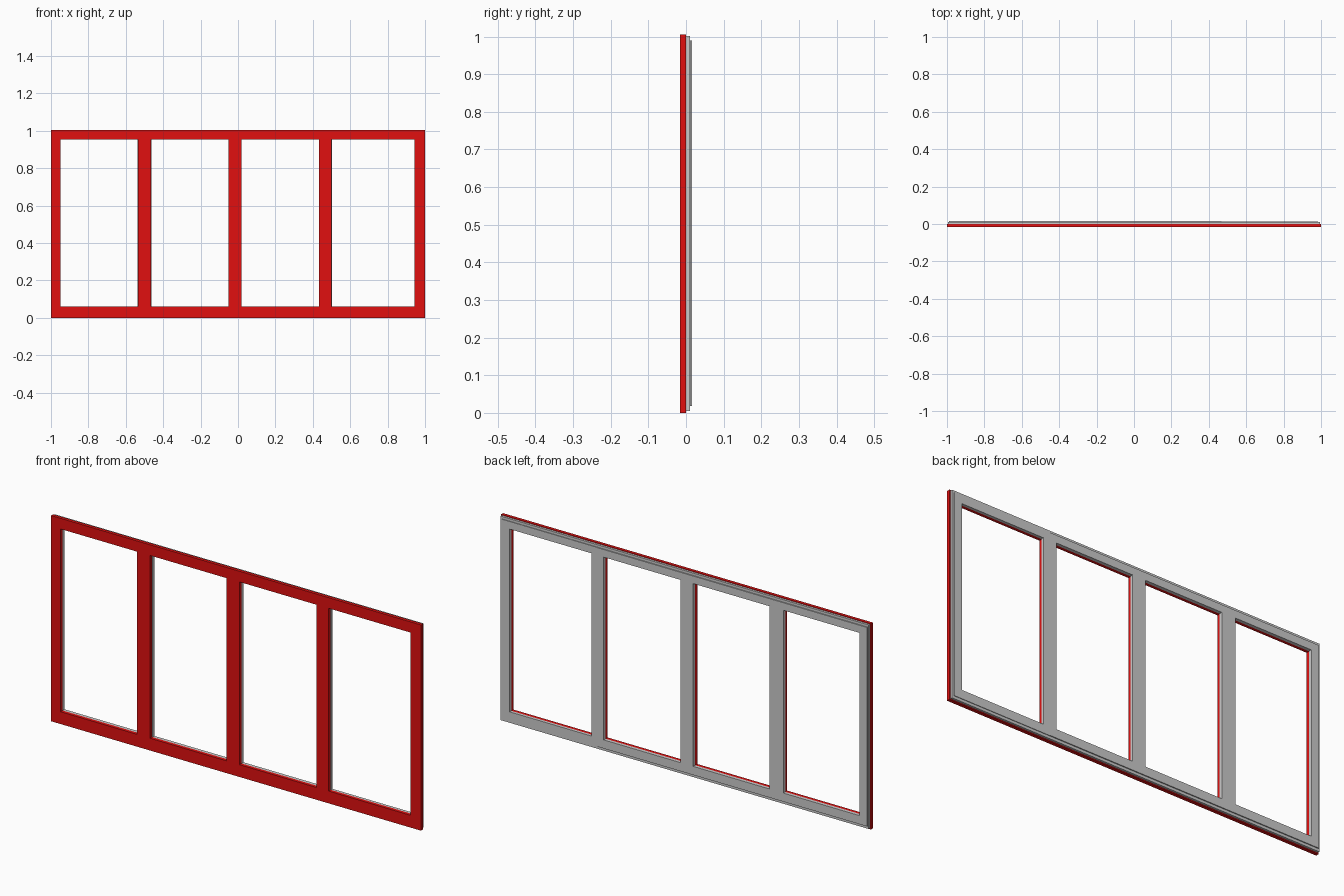
import bpy, bmesh

if "Cube" in bpy.data.objects:
    bpy.data.objects.remove(bpy.data.objects["Cube"])

red = bpy.data.materials.new("red_paint")
red.diffuse_color = (0.75, 0.005, 0.005, 1)
red.use_nodes = True
red.node_tree.nodes["Principled BSDF"].inputs["Base Color"].default_value = red.diffuse_color


def frame(name, xs, zs, y0, y1, mat=None):
    """Frame layer: xs and zs alternate solid bar / opening, extruded from y0 to y1."""
    bm = bmesh.new()
    grid = [[bm.verts.new((x, y0, z)) for z in zs] for x in xs]
    for i in range(len(xs) - 1):
        for j in range(len(zs) - 1):
            if i % 2 and j % 2:
                continue  # window opening
            bm.faces.new((grid[i][j], grid[i + 1][j], grid[i + 1][j + 1], grid[i][j + 1]))
    bmesh.ops.delete(bm, geom=[v for v in bm.verts if not v.link_faces], context='VERTS')
    ext = bmesh.ops.extrude_face_region(bm, geom=bm.faces[:], use_keep_orig=True)
    for v in ext["geom"]:
        if isinstance(v, bmesh.types.BMVert):
            v.co.y = y1
    bmesh.ops.recalc_face_normals(bm, faces=bm.faces[:])
    bmesh.ops.dissolve_limit(bm, angle_limit=0.01, verts=bm.verts[:], edges=bm.edges[:])
    me = bpy.data.meshes.new(name)
    bm.to_mesh(me)
    bm.free()
    ob = bpy.data.objects.new(name, me)
    bpy.context.collection.objects.link(ob)
    if mat:
        me.materials.append(mat)
    return ob


# Edges of the bars across the width and height
bars = [-0.948, -0.535, -0.465, -0.05, 0.018, 0.434, 0.5, 0.944]
inner = [-0.948, -0.537, -0.463, -0.05, 0.020, 0.434, 0.502, 0.944]
sill, head = 0.06, 0.953

# Red outside face
frame("outer_frame", [-1.0] + bars + [1.0], [0, sill, head, 1.005], -0.0155, 0.0, red)

# Grey inside frame, with a narrower stepped back
frame("inner_frame", [-0.995] + inner + [0.995], [0.005, sill, head, 1.002], 0.0, 0.0105)
frame("inner_step", [-0.99] + inner + [0.985], [0.018, sill, head, 0.99], 0.0105, 0.0135)

# Slightly raised back covering the three left panes
frame("back_cover", [-0.99] + inner[:5] + [inner[5], 0.467],
      [0.018, sill, head, 0.99], 0.0135, 0.0155)
